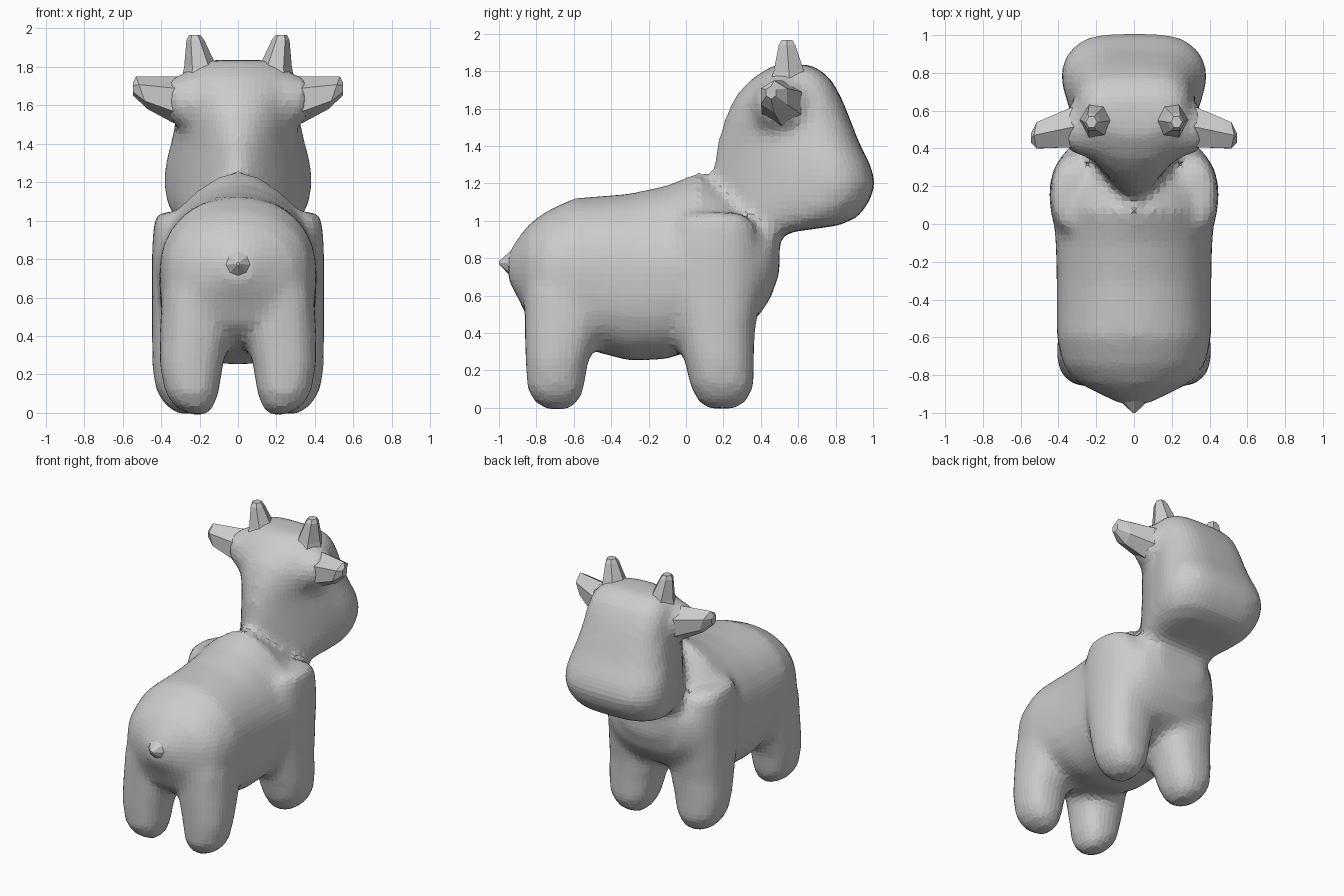
import bpy, bmesh
from math import sin, cos, pi, copysign

if "Cube" in bpy.data.objects:
    bpy.data.objects.remove(bpy.data.objects["Cube"])


def spow(v, p):
    return copysign(abs(v) ** p, v)


def loft(name, rings):
    """Skin a list of equal-length point rings and cap both ends."""
    bm = bmesh.new()
    vr = [[bm.verts.new(p) for p in r] for r in rings]
    n = len(vr[0])
    for a, b in zip(vr, vr[1:]):
        for i in range(n):
            j = (i + 1) % n
            bm.faces.new((a[i], a[j], b[j], b[i]))
    bm.faces.new(vr[0][::-1])
    bm.faces.new(vr[-1])
    bmesh.ops.recalc_face_normals(bm, faces=bm.faces)
    me = bpy.data.meshes.new(name)
    bm.to_mesh(me)
    bm.free()
    ob = bpy.data.objects.new(name, me)
    bpy.context.collection.objects.link(ob)
    return ob


def ring(sides, f, turn=0.0):
    return [f(cos(2 * pi * (i + turn) / sides), sin(2 * pi * (i + turn) / sides)) for i in range(sides)]


# torso: sections along y (y, half width, z bottom, z top, roundness of top)
torso = []
for y, w, zb, zt, n in [(-.95, .08, .68, .83, 2), (-.89, .2, .57, .92, 2), (-.84, .3, .46, .98, 2.1),
                        (-.75, .375, .38, 1.05, 2.2), (-.6, .41, .33, 1.12, 2.2), (-.3, .41, .25, 1.145, 2.1),
                        (-.1, .415, .26, 1.19, 1.9), (.07, .43, .32, 1.26, 1.6), (.2, .43, .38, 1.17, 1.7),
                        (.3, .41, .43, 1.08, 2), (.38, .37, .48, 1.04, 2), (.45, .3, .58, 1.02, 2),
                        (.5, .18, .72, 1.0, 2)]:
    zc, h = (zb + zt) / 2, (zt - zb) / 2
    torso.append(ring(32, lambda c, s: (w * spow(c, 2 / (n if s > 0 else 2.6)), y,
                                        zc + h * spow(s, 2 / (n if s > 0 else 2.6)))))
parts = [loft("body", torso)]

# head and neck: sections along z (z, half width, y back, y front, narrowing at the back)
head = []
for z, w, y0, y1, t in [(.8, .24, .0, .46, .9), (.93, .25, .05, .5, .9), (.975, .29, .12, .82, .7),
                        (1.02, .35, .13, .92, .55), (1.1, .39, .14, .98, .5), (1.2, .405, .14, 1.015, .47),
                        (1.3, .395, .15, .985, .48), (1.42, .36, .17, .925, .56), (1.55, .33, .21, .875, .78),
                        (1.66, .315, .26, .83, .92), (1.75, .29, .34, .78, 1), (1.805, .25, .42, .72, 1),
                        (1.835, .17, .48, .66, 1)]:
    yc, h = (y0 + y1) / 2, (y1 - y0) / 2

    def head_point(c, s):
        n = 3.4 if s > 0 else 2.0
        v = spow(s, 2 / n)
        return (w * spow(c, 2 / n) * (t + (1 - t) * min(1, (v + 1) / 1.5)), yc + h * v, z)
    head.append(ring(32, head_point))
parts.append(loft("head", head))

# legs: sections along z (z, x inner, x outer, y back, y front)
hind = [(-.01, .16, .25, -.75, -.63), (.03, .125, .33, -.81, -.575), (.1, .1, .38, -.85, -.545),
        (.25, .075, .41, -.86, -.52), (.4, .04, .41, -.865, -.46), (.6, .02, .4, -.87, -.38), (.85, .05, .36, -.83, -.4)]
fore = [(-.005, .2, .31, .11, .27), (.04, .15, .38, .06, .33), (.12, .11, .43, .02, .365),
        (.25, .08, .45, -.01, .365), (.4, .04, .45, -.05, .37), (.6, .03, .45, -.1, .4),
        (.85, .08, .45, -.1, .4), (.98, .16, .44, -.06, .37), (1.045, .24, .42, -.01, .3)]
for name, secs in (("hind_leg", hind), ("front_leg", fore)):
    for side in (-1, 1):
        parts.append(loft(name, [ring(16, lambda c, s: (side * ((a + b) / 2 + (b - a) / 2 * spow(c, .85)),
                                                        (p + q) / 2 + (q - p) / 2 * spow(s, .85), z))
                                 for z, a, b, p, q in secs]))

# broad roots that blend the ears into the skull
for side in (-1, 1):
    parts.append(loft("ear_root", [ring(12, lambda c, s: (side * x, y + ry * c, z + rz * s))
                                   for x, y, z, ry, rz in [(.1, .5, 1.6, .2, .2), (.26, .51, 1.61, .16, .16),
                                                           (.36, .5, 1.635, .11, .11)]]))

# fuse the soft parts into one skin
bpy.ops.object.select_all(action='DESELECT')
for ob in parts:
    ob.select_set(True)
body = parts[0]
bpy.context.view_layer.objects.active = body
bpy.ops.object.join()
rm = body.modifiers.new("fuse", 'REMESH')
rm.mode, rm.voxel_size = 'VOXEL', .035
sm = body.modifiers.new("soften", 'SMOOTH')
sm.factor, sm.iterations = .5, 5
for m in ("fuse", "soften"):
    bpy.ops.object.modifier_apply(modifier=m)
for p in body.data.polygons:
    p.use_smooth = False

# tail
loft("tail", [ring(8, lambda c, s: (w * c, y, z + h * s)) for y, w, z, h in
              [(-.84, .16, .77, .14), (-.92, .09, .77, .085), (-1.0, .008, .775, .008)]])

for side, label in ((-1, "left"), (1, "right")):
    # ears
    loft(label + "_ear", [ring(6, lambda c, s: (side * (x + .03 * s * k), y + ry * c, z + rz * s), .5)
                          for x, y, z, ry, rz, k in
                          [(.22, .53, 1.61, .14, .14, 0), (.34, .51, 1.63, .12, .12, 0),
                           (.5, .47, 1.665, .08, .085, 1), (.545, .455, 1.685, .03, .035, 0)]])
    # horns
    loft(label + "_horn", [ring(6, lambda c, s: (side * (x + r * c), y + r * 1.1 * s, z))
                           for x, y, z, r in [(.18, .55, 1.7, .12), (.195, .55, 1.8, .085),
                                              (.222, .54, 1.94, .046), (.225, .54, 1.965, .03)]])
